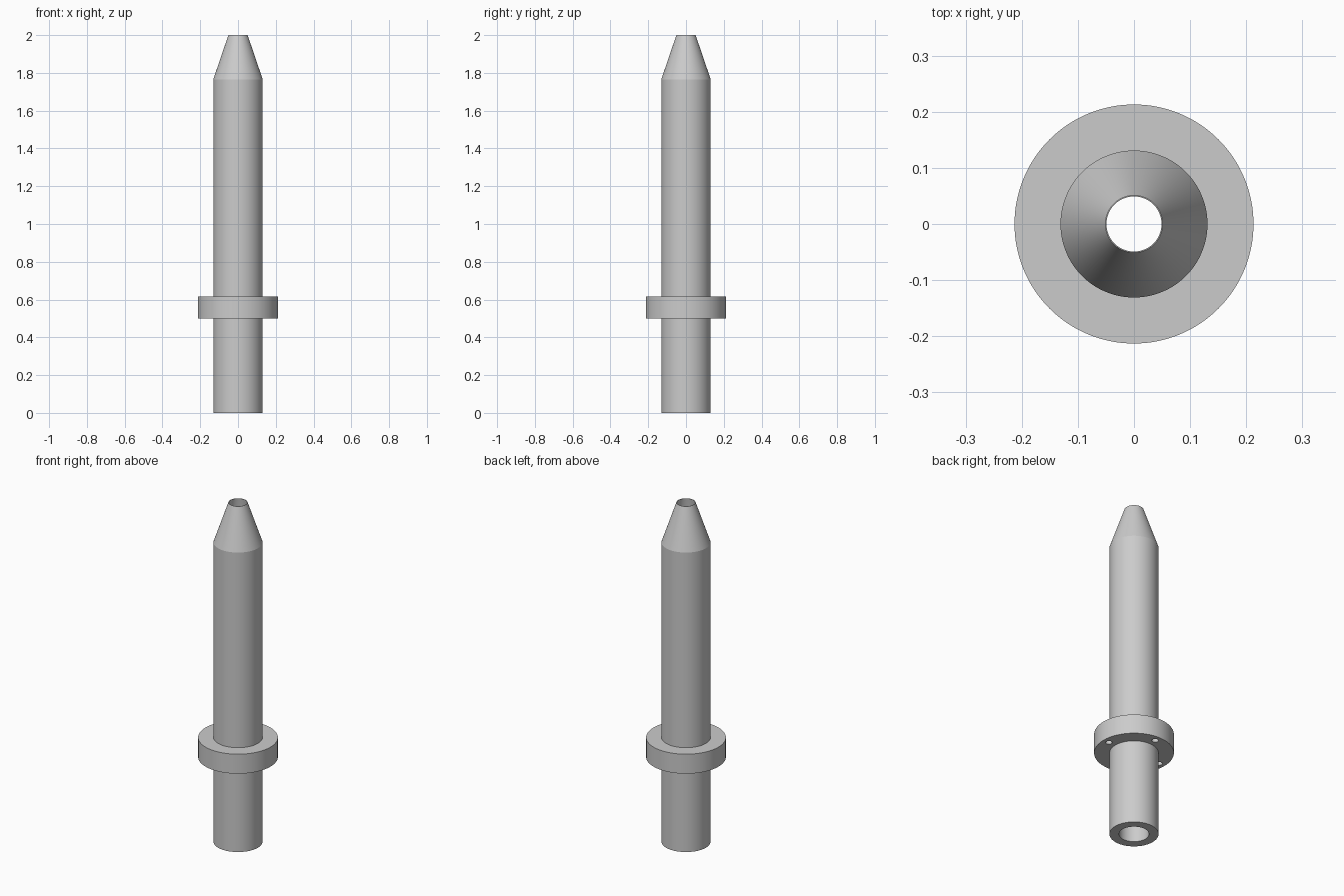
import bpy, bmesh, math
from mathutils import Matrix

cube = bpy.data.objects.get("Cube")
if cube:
    bpy.data.objects.remove(cube, do_unlink=True)

grey = bpy.data.materials.new("plain grey")
grey.use_nodes = True
grey.diffuse_color = (0.6, 0.6, 0.6, 1)
grey.node_tree.nodes["Principled BSDF"].inputs["Base Color"].default_value = (0.6, 0.6, 0.6, 1)


def make_object(name, bm):
    bmesh.ops.recalc_face_normals(bm, faces=bm.faces)
    mesh = bpy.data.meshes.new(name)
    bm.to_mesh(mesh)
    bm.free()
    mesh.materials.append(grey)
    obj = bpy.data.objects.new(name, mesh)
    bpy.context.collection.objects.link(obj)
    return obj


def lathe(name, profile, steps=128):
    """Spin a closed (radius, height) profile around the z axis."""
    bm = bmesh.new()
    verts = [bm.verts.new((r, 0, z)) for r, z in profile]
    edges = [bm.edges.new((v, verts[i - 1])) for i, v in enumerate(verts)]
    bmesh.ops.spin(bm, geom=verts + edges, cent=(0, 0, 0), axis=(0, 0, 1),
                   angle=2 * math.pi, steps=steps, use_merge=True)
    bmesh.ops.remove_doubles(bm, verts=bm.verts, dist=1e-5)
    return make_object(name, bm)


def smooth(obj):
    bpy.ops.object.select_all(action='DESELECT')
    obj.select_set(True)
    bpy.context.view_layer.objects.active = obj
    bpy.ops.object.shade_smooth_by_angle(angle=math.radians(15))


# Hollow tube: straight bore, tapering to a thin rim at the nozzle tip
tube = lathe("tube", [(0.08, 0), (0.131, 0), (0.131, 1.765), (0.051, 2),
                      (0.049, 2), (0.08, 1.765)])

# Collar around the tube
collar = lathe("collar", [(0.125, 0.5), (0.213, 0.5), (0.213, 0.615), (0.125, 0.615)])

# Four small blind holes in the underside of the collar
bm = bmesh.new()
for i in range(4):
    a = i * math.pi / 2
    bmesh.ops.create_cone(bm, cap_ends=True, segments=24, radius1=0.018, radius2=0.018,
                          depth=0.1, matrix=Matrix.Translation(
                              (0.175 * math.cos(a), 0.175 * math.sin(a), 0.5)))
cutter = make_object("hole_cutter", bm)
cutter.hide_render = True
cutter.hide_set(True)

cut = collar.modifiers.new("holes", 'BOOLEAN')
cut.operation = 'DIFFERENCE'
cut.solver = 'EXACT'
cut.object = cutter
bpy.context.view_layer.objects.active = collar
bpy.ops.object.modifier_apply(modifier=cut.name)
bpy.data.objects.remove(cutter, do_unlink=True)

for part in (tube, collar):
    smooth(part)
